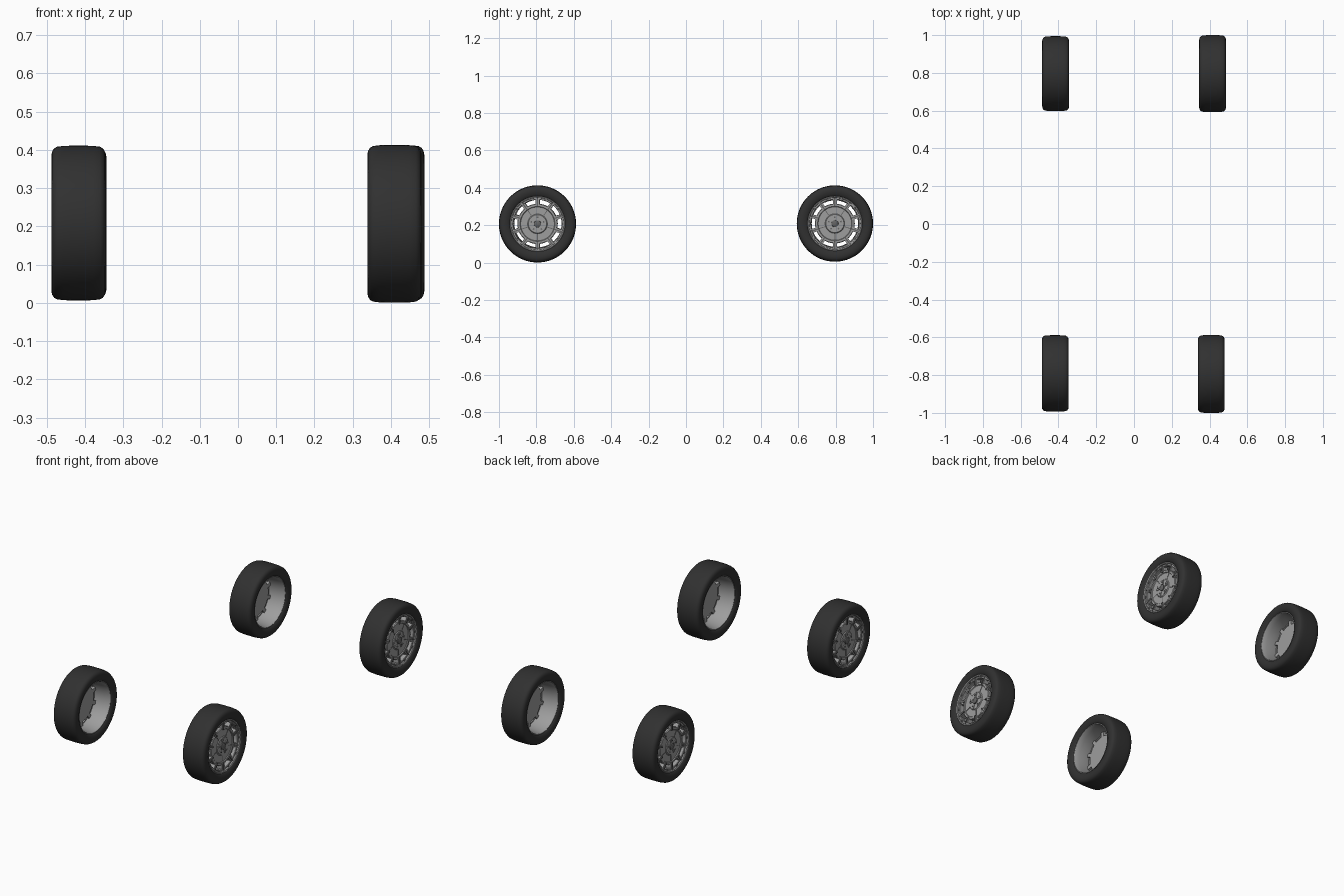
import bpy, bmesh, math
from mathutils import Matrix, Vector

if "Cube" in bpy.data.objects:
    bpy.data.objects.remove(bpy.data.objects["Cube"])


def material(name, value):
    m = bpy.data.materials.new(name)
    m.diffuse_color = (value, value, value, 1)
    m.use_nodes = True
    m.node_tree.nodes["Principled BSDF"].inputs["Base Color"].default_value = m.diffuse_color
    return m


rubber = material("dark rubber", 0.03)
alloy = material("grey alloy", 0.34)
dark = material("dark grey metal", 0.13)


def lathe(bm, profile, n=64, closed=True):
    """Turn a profile of (x, radius) points round the x axis."""
    rings = []
    for x, r in profile:
        if r == 0:
            rings.append([bm.verts.new((x, 0, 0))] * n)
        else:
            rings.append([bm.verts.new((x, r * math.sin(2 * math.pi * i / n),
                                        r * math.cos(2 * math.pi * i / n))) for i in range(n)])
    pairs = list(zip(rings, rings[1:]))
    if closed:
        pairs.append((rings[-1], rings[0]))
    for a, b in pairs:
        for i in range(n):
            j = (i + 1) % n
            vs = list(dict.fromkeys((a[i], a[j], b[j], b[i])))
            if len(vs) > 2:
                bm.faces.new(vs)


def block(bm, x0, x1, r0, r1, w0, w1, angle):
    """Tapered radial block: r0..r1 along the spoke, w0/w1 wide at its ends."""
    rot = Matrix.Rotation(angle, 3, 'X')
    corners = [(-w0 / 2, r0), (w0 / 2, r0), (w1 / 2, r1), (-w1 / 2, r1)]
    lo, hi = ([bm.verts.new(rot @ Vector((x, y, z))) for y, z in corners] for x in (x0, x1))
    bm.faces.new(lo)
    bm.faces.new(hi)
    for i in range(4):
        j = (i + 1) % 4
        bm.faces.new((lo[i], lo[j], hi[j], hi[i]))


def finish(bm, name, mat, centre, side, scale):
    bmesh.ops.transform(bm, verts=bm.verts,
                        matrix=Matrix.Diagonal((side, scale, scale, 1)))
    bmesh.ops.recalc_face_normals(bm, faces=bm.faces)
    me = bpy.data.meshes.new(name)
    bm.to_mesh(me)
    bm.free()
    me.materials.append(mat)
    ob = bpy.data.objects.new(name, me)
    ob.location = centre
    bpy.context.collection.objects.link(ob)
    bpy.ops.object.select_all(action='DESELECT')
    ob.select_set(True)
    bpy.context.view_layer.objects.active = ob
    bpy.ops.object.shade_smooth_by_angle(angle=math.radians(35))


def wheel(label, centre, side, scale):
    args = (centre, side, scale)

    # tyre with rounded shoulders
    half = [(0.056, 0.143), (0.062, 0.146), (0.067, 0.155), (0.0705, 0.167), (0.071, 0.178),
            (0.069, 0.188), (0.064, 0.196), (0.056, 0.2005), (0.04, 0.2025), (0.02, 0.2033)]
    bm = bmesh.new()
    lathe(bm, half + [(-x, r) for x, r in reversed(half)], 96)
    finish(bm, label + "_tyre", rubber, *args)

    # hollow rim barrel, narrowing towards the outer face
    bm = bmesh.new()
    lathe(bm, [(0.060, 0.147), (0.063, 0.143), (0.061, 0.138), (0.045, 0.135), (0.020, 0.131),
               (-0.030, 0.135), (-0.056, 0.138), (-0.062, 0.141), (-0.060, 0.147)], 96)
    finish(bm, label + "_rim_barrel", alloy, *args)

    # wheel face: dished disc, outer ring and ten spokes between open slots
    bm = bmesh.new()
    lathe(bm, [(0.020, 0), (0.020, 0.104), (0.046, 0.106), (0.050, 0.103), (0.050, 0.092),
               (0.046, 0.089), (0.046, 0.052), (0.050, 0.048), (0.050, 0)], closed=False)
    lathe(bm, [(0.035, 0.128), (0.052, 0.127), (0.054, 0.129), (0.054, 0.138), (0.035, 0.138)])
    for k in range(10):
        a = k * math.pi / 5
        block(bm, 0.022, 0.053, 0.098, 0.134, 0.022, 0.020, a)
    finish(bm, label + "_wheel_face", alloy, *args)

    # dark trim: spoke ribs, rim studs and disc grooves
    bm = bmesh.new()
    for k in range(10):
        a = k * math.pi / 5
        block(bm, 0.050, 0.0565, 0.094, 0.139, 0.007, 0.007, a)
        block(bm, 0.052, 0.0575, 0.130, 0.138, 0.012, 0.013, a + math.pi / 10)
    for k in range(5):
        block(bm, 0.044, 0.0475, 0.055, 0.088, 0.004, 0.004, (k + 0.5) * math.pi / 2.5)
    finish(bm, label + "_face_trim", dark, *args)

    # hub: five lug pads round a centre cap
    bm = bmesh.new()
    for k in range(5):
        block(bm, 0.045, 0.054, 0.022, 0.045, 0.014, 0.026, k * math.pi / 2.5)
    finish(bm, label + "_lug_pads", alloy, *args)
    bm = bmesh.new()
    lathe(bm, [(0.045, 0), (0.045, 0.019), (0.056, 0.018), (0.058, 0.015), (0.058, 0)],
          32, closed=False)
    for k in range(5):
        block(bm, 0.053, 0.056, 0.030, 0.038, 0.008, 0.008, k * math.pi / 2.5)
    finish(bm, label + "_hub_cap", dark, *args)


# four wheels, faces outwards
wheel("front_left", (-0.417, -0.791, 0.209), -1, 0.995)
wheel("front_right", (0.409, -0.794, 0.207), 1, 1.014)
wheel("back_left", (-0.415, 0.796, 0.209), -1, 0.975)
wheel("back_right", (0.416, 0.796, 0.209), 1, 1.003)
